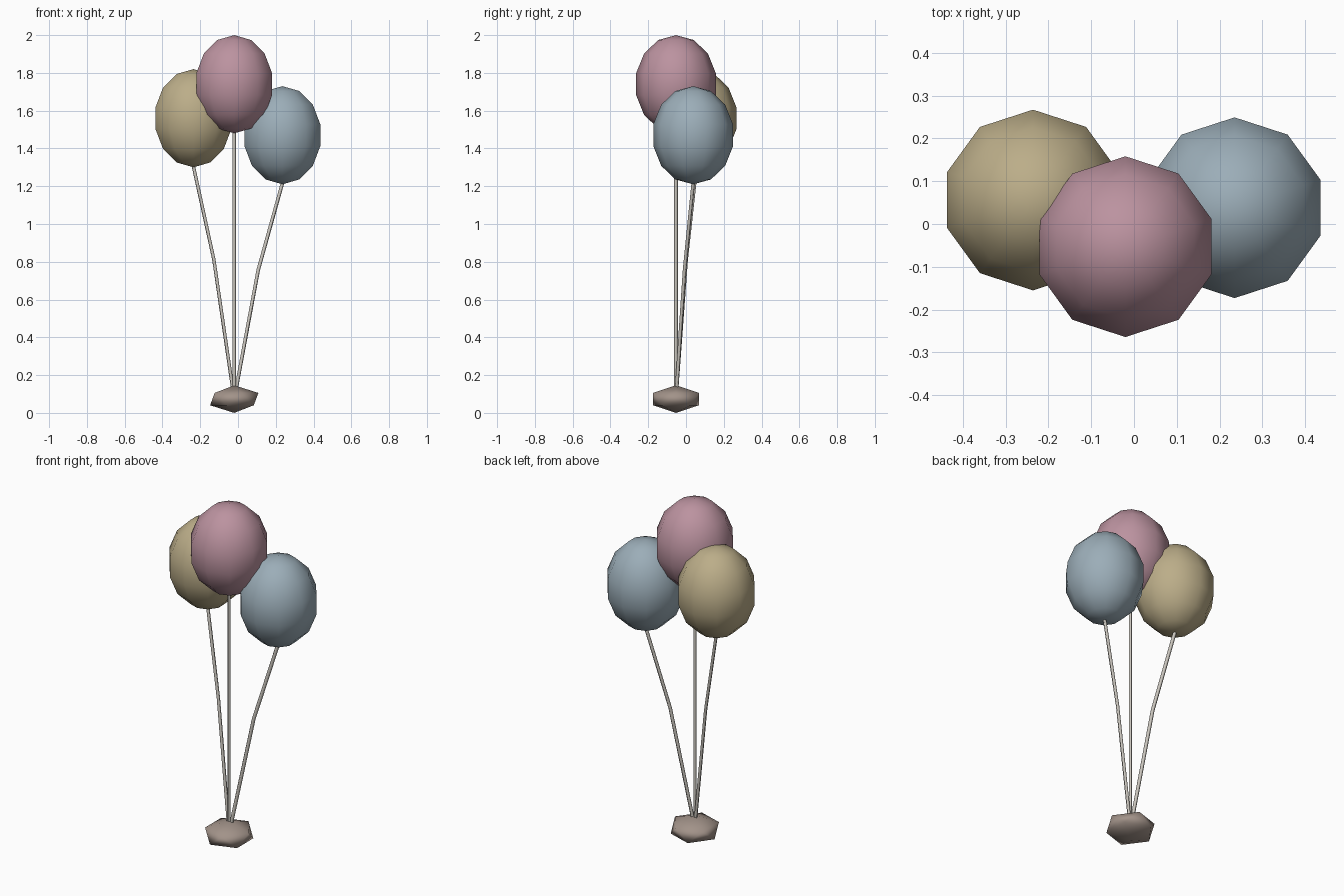
import bpy

if "Cube" in bpy.data.objects:
    bpy.data.objects.remove(bpy.data.objects["Cube"])

ANCHOR = (-0.02, -0.053, 0.073)


def material(name, rgb):
    m = bpy.data.materials.new(name)
    m.diffuse_color = (*rgb, 1)
    m.use_nodes = True
    m.node_tree.nodes["Principled BSDF"].inputs["Base Color"].default_value = m.diffuse_color
    return m


def finish(name, mat):
    ob = bpy.context.object
    ob.name = name
    ob.data.materials.append(mat)
    bpy.ops.object.shade_smooth()
    return ob


string_mat = material("string", (0.60, 0.57, 0.52))


def add_balloon(name, pos, mat):
    # Low-poly egg-shaped balloon
    bpy.ops.mesh.primitive_uv_sphere_add(segments=10, ring_count=7, radius=0.2165, location=pos)
    bpy.context.object.scale = (1, 1, 1.2)
    finish(name + "_balloon", mat)


def add_string(name, pos):
    # Thin string, slightly bent, from the weight to the balloon's bottom
    top = (pos[0], pos[1], pos[2] - 0.255)
    mid = [a + (b - a) * t for a, b, t in zip(ANCHOR, top, (0.5, 0.5, 0.6))]
    curve = bpy.data.curves.new(name + "_string", "CURVE")
    curve.dimensions = "3D"
    curve.bevel_depth = 0.01
    curve.bevel_resolution = 0
    curve.use_fill_caps = True
    spline = curve.splines.new("POLY")
    spline.points.add(2)
    for p, co in zip(spline.points, (ANCHOR, mid, top)):
        p.co = (*co, 1)
    curve.materials.append(string_mat)
    ob = bpy.data.objects.new(name + "_string", curve)
    bpy.context.collection.objects.link(ob)


balloons = {
    "yellow": ((-0.236, 0.056, 1.56), (0.50, 0.42, 0.25)),
    "pink": ((-0.02, -0.053, 1.74), (0.50, 0.29, 0.35)),
    "blue": ((0.235, 0.038, 1.47), (0.33, 0.42, 0.48)),
}
for name, (pos, rgb) in balloons.items():
    add_balloon(name, pos, material(name, rgb))
    add_string(name, pos)

# Flattened stone weight
bpy.ops.mesh.primitive_ico_sphere_add(subdivisions=1, radius=0.143, location=ANCHOR)
bpy.context.object.scale = (1, 1, 0.51)
finish("stone_weight", material("stone", (0.36, 0.29, 0.25)))
